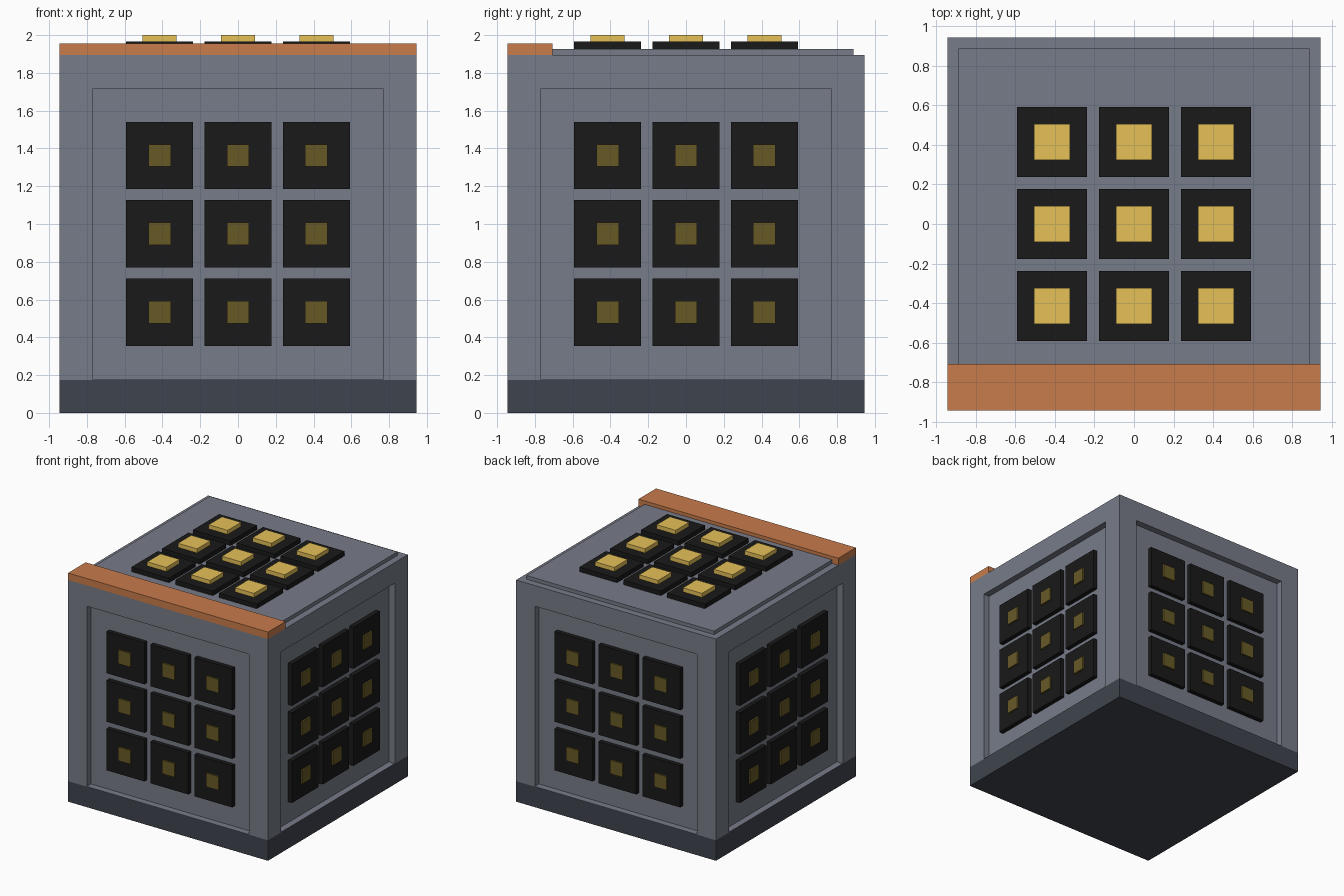
import bpy, bmesh, math
from mathutils import Matrix, Vector

if "Cube" in bpy.data.objects:
    bpy.data.objects.remove(bpy.data.objects["Cube"])

def lin(c):
    return c / 12.92 if c <= 0.04045 else ((c + 0.055) / 1.055) ** 2.4

def material(name, hexcode):
    m = bpy.data.materials.new(name)
    m.diffuse_color = [lin(int(hexcode[i:i + 2], 16) / 255) for i in (0, 2, 4)] + [1]
    m.use_nodes = True
    m.node_tree.nodes["Principled BSDF"].inputs["Base Color"].default_value = m.diffuse_color
    return m

GREY = material("casing grey", "777C88")
DARK = material("base dark grey", "3F444D")
BLACK = material("tile black", "191919")
GOLD = material("bright gold", "E6C158")
DULL = material("dull gold", "675926")
COPPER = material("copper", "C87C4B")

def finish(name, bm, *mats):
    me = bpy.data.meshes.new(name)
    bm.to_mesh(me)
    bm.free()
    for m in mats:
        me.materials.append(m)
    ob = bpy.data.objects.new(name, me)
    bpy.context.collection.objects.link(ob)
    return ob

def add_box(bm, lo, hi, frame=Matrix()):
    lo, hi = Vector(lo), Vector(hi)
    bmesh.ops.create_cube(bm, size=1, matrix=frame @ Matrix.Translation((lo + hi) / 2)
                          @ Matrix.Diagonal((*(hi - lo), 1)))

R, H = 0.945, 1.895      # half width and height of the casing
DEPTH = 0.056            # panel recess
BASE = 0.175             # height of the dark base band

# Casing: box with a square-edged recessed panel on each side, dark band at the bottom
bm = bmesh.new()
add_box(bm, (-R, -R, 0), (R, R, H))
bm.normal_update()
sides = [f for f in bm.faces if abs(f.normal.z) < 0.5]
bmesh.ops.inset_individual(bm, faces=sides, thickness=0.177, use_even_offset=True)
for f in bmesh.ops.extrude_discrete_faces(bm, faces=sides)["faces"]:
    f.normal_update()
    bmesh.ops.translate(bm, verts=f.verts, vec=-f.normal * DEPTH)
bmesh.ops.bisect_plane(bm, geom=bm.verts[:] + bm.edges[:] + bm.faces[:],
                       plane_co=(0, 0, BASE), plane_no=(0, 0, 1))
for f in bm.faces:
    f.material_index = int(f.calc_center_median().z < BASE)
bmesh.ops.recalc_face_normals(bm, faces=bm.faces)
finish("casing", bm, GREY, DARK)

# Raised top plate
bm = bmesh.new()
add_box(bm, (-0.887, -0.71, H), (0.887, 0.887, 1.926))
finish("top_plate", bm, GREY)

# Copper bar along the front top edge
bm = bmesh.new()
add_box(bm, (-R, -R, H), (R, -0.708, 1.955))
finish("front_bar", bm, COPPER)

def grid(name, frame, half, z0, z1, mat):
    """3 x 3 grid of square blocks in the local xy plane."""
    bm = bmesh.new()
    for i in (-1, 0, 1):
        for j in (-1, 0, 1):
            x, y = i * 0.415, j * 0.415
            add_box(bm, (x - half, y - half, z0), (x + half, y + half, z1), frame)
    finish(name, bm, mat)

# Top tiles and studs
grid("top_tiles", Matrix(), 0.178, 1.926, 1.965, BLACK)
grid("top_studs", Matrix(), 0.09, 1.965, 2.0, GOLD)

# Side tiles and studs, turned round the casing
for k, side in enumerate(("front", "right", "back", "left")):
    frame = (Matrix.Translation((0, 0, 0.948)) @ Matrix.Rotation(k * math.pi / 2, 4, 'Z')
             @ Matrix.Rotation(math.pi / 2, 4, 'X'))
    floor = R - DEPTH
    grid(side + "_tiles", frame, 0.178, floor, floor + 0.038, BLACK)
    grid(side + "_studs", frame, 0.059, floor + 0.038, floor + 0.052, DULL)
